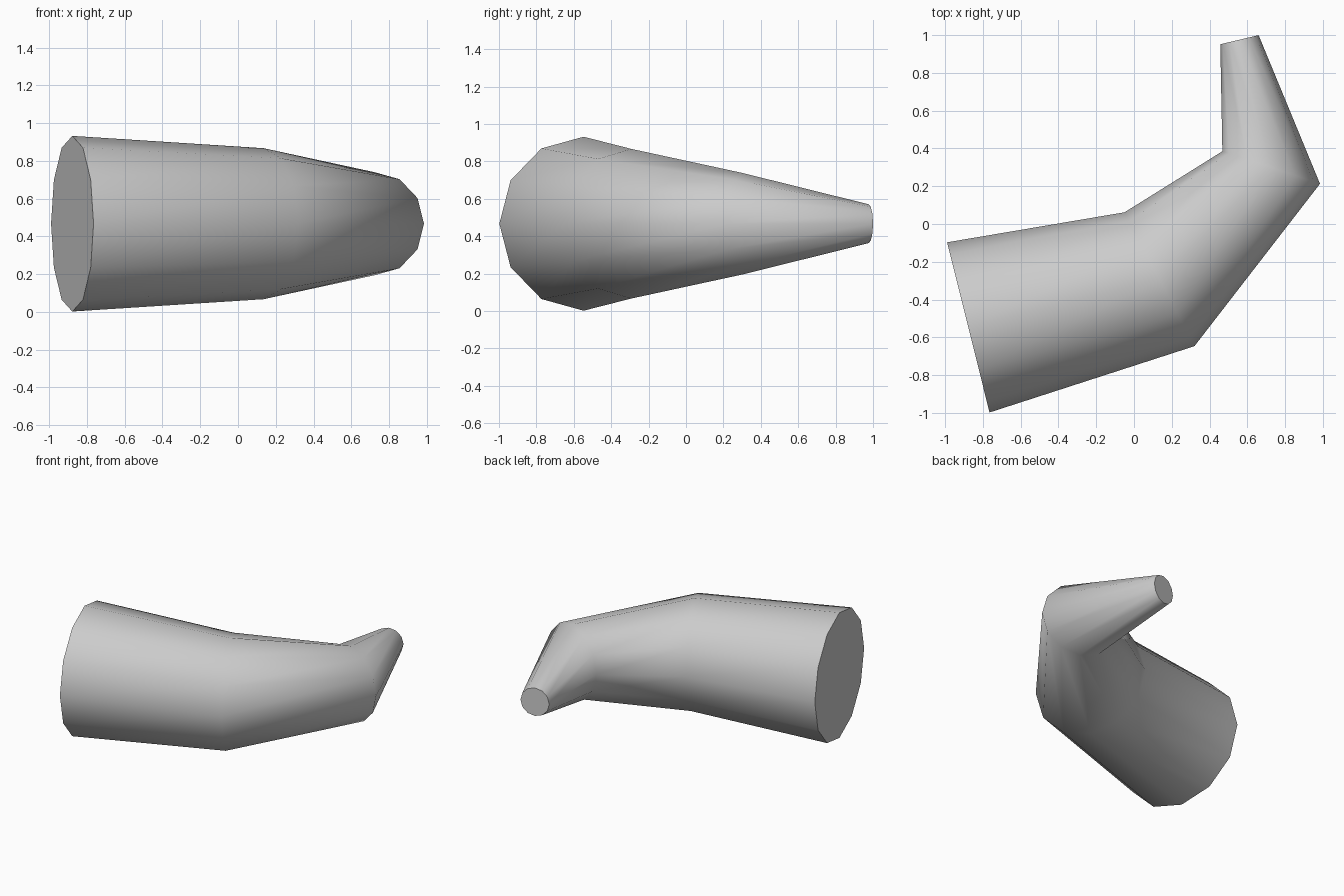
import bpy
import bmesh
import math
from mathutils import Vector

cube = bpy.data.objects.get("Cube")
if cube:
    bpy.data.objects.remove(cube, do_unlink=True)

SIDES = 12
MID_Z = 0.467

# Each cross-section: its inner and outer point seen from above, and its radius
SECTIONS = [
    ((-0.99, -0.097), (-0.765, -0.998), 0.465),
    ((-0.05, 0.062), (0.32, -0.647), 0.40),
    ((0.468, 0.385), (0.985, 0.213), 0.272),
    ((0.457, 0.952), (0.66, 1.0), 0.104),
]

grey = bpy.data.materials.new("plain_grey")
grey.use_nodes = True
colour = (0.6, 0.6, 0.6, 1)
grey.diffuse_color = colour
grey.node_tree.nodes["Principled BSDF"].inputs["Base Color"].default_value = colour


def add_ring(bm, inner, outer, radius):
    """Upright ring of vertices spanning the inner and outer points."""
    a, b = Vector((*inner, MID_Z)), Vector((*outer, MID_Z))
    centre, arm = (a + b) / 2, (b - a) / 2
    ring = []
    for i in range(SIDES):
        t = math.tau * i / SIDES
        ring.append(bm.verts.new(centre + arm * math.cos(t) + Vector((0, 0, radius * math.sin(t)))))
    return ring


# Bent, tapering tube lofted through the sections, closed at both ends
bm = bmesh.new()
rings = [add_ring(bm, *s) for s in SECTIONS]
for low, high in zip(rings, rings[1:]):
    for i in range(SIDES):
        j = (i + 1) % SIDES
        bm.faces.new((low[i], low[j], high[j], high[i]))
bm.faces.new(rings[0])
bm.faces.new(rings[-1])
bmesh.ops.recalc_face_normals(bm, faces=bm.faces)

mesh = bpy.data.meshes.new("bent_horn")
bm.to_mesh(mesh)
bm.free()
mesh.materials.append(grey)
horn = bpy.data.objects.new("bent_horn", mesh)
bpy.context.collection.objects.link(horn)

# Smooth sides, crisp rims around the end caps
bpy.ops.object.select_all(action="DESELECT")
horn.select_set(True)
bpy.context.view_layer.objects.active = horn
bpy.ops.object.shade_smooth_by_angle(angle=math.radians(70))
